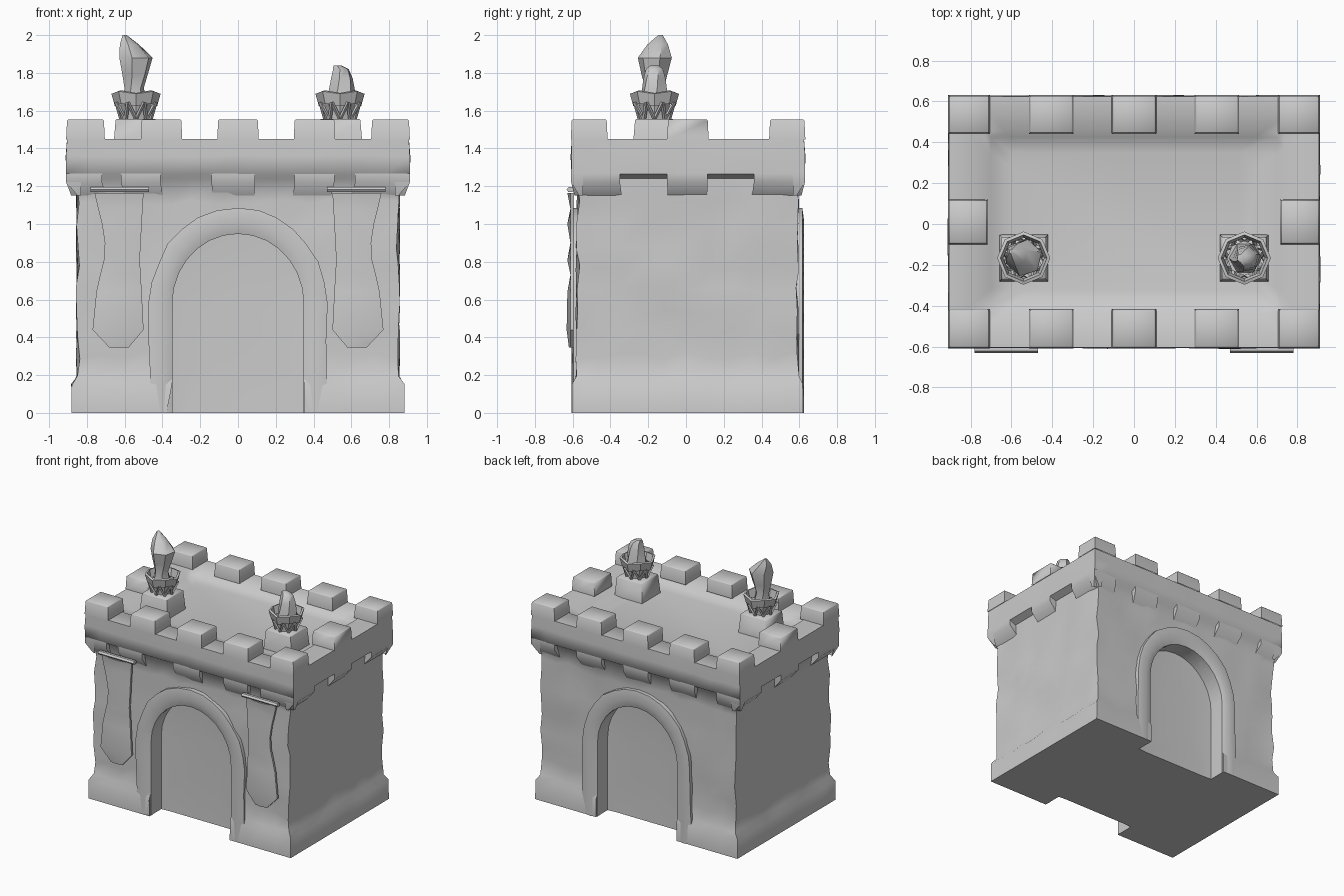
import bpy, bmesh, math, random
from math import sin, cos, pi

if "Cube" in bpy.data.objects:
    bpy.data.objects.remove(bpy.data.objects["Cube"])

random.seed(4)
stone = bpy.data.materials.new("grey stone")
stone.diffuse_color = (0.6, 0.6, 0.6, 1)
stone.use_nodes = True
stone.node_tree.nodes["Principled BSDF"].inputs["Base Color"].default_value = stone.diffuse_color


def make(name, verts, faces, angle=35):
    me = bpy.data.meshes.new(name)
    me.from_pydata(verts, [], faces)
    bm = bmesh.new()
    bm.from_mesh(me)
    bmesh.ops.recalc_face_normals(bm, faces=bm.faces)
    bm.to_mesh(me)
    bm.free()
    me.materials.append(stone)
    ob = bpy.data.objects.new(name, me)
    bpy.context.collection.objects.link(ob)
    shade(ob, angle)
    return ob


def shade(ob, angle=35):
    bpy.ops.object.select_all(action='DESELECT')
    ob.select_set(True)
    bpy.context.view_layer.objects.active = ob
    bpy.ops.object.shade_smooth_by_angle(angle=math.radians(angle))


def loft(name, sections, angle=35, closed=True, bottom=True, top=True):
    """Skin equal-sized sections, optionally closed and capped."""
    n, m = len(sections[0]), len(sections)
    faces = [(r*n+i, r*n+(i+1) % n, (r+1)*n+(i+1) % n, (r+1)*n+i)
             for r in range(m-1) for i in range(n if closed else n-1)]
    faces += [tuple(range(n))]*bottom + [tuple(range((m-1)*n, m*n))]*top
    return make(name, [p for s in sections for p in s], faces, angle)


def rect(x0, x1, y0, y1, z, nx=1, ny=1, j=0.0):
    """Rectangular ring, each side subdivided, with optional roughness."""
    pts = [(x0+(x1-x0)*i/nx, y0) for i in range(nx)]
    pts += [(x1, y0+(y1-y0)*i/ny) for i in range(ny)]
    pts += [(x1-(x1-x0)*i/nx, y1) for i in range(nx)]
    pts += [(x0, y1-(y1-y0)*i/ny) for i in range(ny)]
    u = random.uniform
    return [(x+u(-j, j), y+u(-j, j), z+u(-j, j)*2) for x, y in pts]


def block(name, x0, x1, y0, y1, z0, z1, taper=0.0):
    """Tapered block without an underside, with softened top edges."""
    t, s = taper, taper+.006
    return loft(name, [rect(x0, x1, y0, y1, z0),
                       rect(x0+t, x1-t, y0+t, y1-t, z1-.006),
                       rect(x0+s, x1-s, y0+s, y1-s, z1)], 60, bottom=False)


def circle(cx, cy, r, z, n=8, turn=0.0):
    return [(cx+r*cos(2*pi*i/n+turn), cy+r*sin(2*pi*i/n+turn), z) for i in range(n)]


def arch(hw, rise, spring=0.58, bottom=0.0, n=14):
    """Arched outline from the left foot to the right foot."""
    left = [(-hw, bottom + (spring-bottom)*i/3) for i in range(3)]
    curve = [(-hw*cos(pi*i/n), spring+rise*sin(pi*i/n)) for i in range(n+1)]
    return left + curve + [(-x, z) for x, z in reversed(left)]


# One shell: plinth, rough battered walls, parapet and dished roof
N = (14, 10)
shell = [rect(-.882, .882, -.604, .62, 0, *N), rect(-.88, .88, -.602, .617, .15, *N, .003),
         rect(-.852, .852, -.582, .597, .19, *N, .003)]
for k in range(1, 9):
    shell.append(rect(-.848, .848, -.578+.001*k, .588, .19+.115*k, *N, .011))
shell += [rect(-.855, .855, -.572, .592, 1.24, *N), rect(-.91, .91, -.608, .63, 1.265, *N),
          rect(-.91, .91, -.608, .63, 1.36, *N, .003), rect(-.905, .905, -.605, .625, 1.45, *N),
          rect(-.735, .735, -.435, .455, 1.45, *N), rect(-.70, .70, -.40, .425, 1.42, *N),
          rect(-.60, .60, -.32, .35, 1.405, *N)]
castle = loft("walls", shell, 60)

# Gateway recesses, front and back, doors dished a little towards the middle
for s, door in ((-1, .455), (1, .475)):
    prof = arch(.35, .37, bottom=-.1)
    rings = [(.8, 1), (door, 1), (door-.006, .8), (door-.01, .4)]
    cutter = loft("gate_cutter", [[(x*f, s*y, .45+(z-.45)*f) for x, z in prof] for y, f in rings])
    cutter.hide_render = True
    mod = castle.modifiers.new("gate", 'BOOLEAN')
    mod.operation, mod.solver, mod.object = 'DIFFERENCE', 'EXACT', cutter
    bpy.context.view_layer.objects.active = castle
    bpy.ops.object.modifier_apply(modifier="gate")
    bpy.data.objects.remove(cutter)
shade(castle, 60)

# Arch surrounds
for side, s, f in (("front", -1, .582), ("back", 1, .602)):
    secs = []
    for (xi, zi), (xm, zm), (xo, zo) in zip(arch(.348, .368), arch(.40, .43), arch(.47, .505)):
        w = random.uniform(-.008, .008)
        secs.append([(xi, s*(f-.03), zi), (xi, s*(f+.004), zi), (xm+w, s*(f+.024), zm),
                     (xo+w, s*(f+.014), zo), (xo+w, s*(f-.03), zo)])
    loft(side+"_arch", secs, 60, closed=False, bottom=False, top=False)

# Merlons around the edge
xs = [(-.91, -.705), (-.515, -.295), (-.11, .11), (.295, .515), (.705, .91)]
for x0, x1 in xs:
    block("front_merlon", x0, x1, -.61, -.415, 1.448, 1.554, .005)
    block("back_merlon", x0, x1, .44, .632, 1.448, 1.554, .005)
for a, b in ((-.91, -.715), (.715, .91)):
    block("side_merlon", a, b, -.10, .12, 1.448, 1.554, .005)


def corbel(name, a, b, wall, out, place):
    """Flared support under the parapet between a and b."""
    secs = [[(a*.97, wall-.02), (a*.97, wall), (b*.97, wall), (b*.97, wall-.02)]]
    secs += [[(a, wall-.02), (a, out), (b, out), (b, wall-.02)]]*2
    loft(name, [[place(u, v, z) for u, v in sec] for sec, z in zip(secs, (1.15, 1.222, 1.268))],
         60, closed=False, bottom=False, top=False)


for a, b in ((-.91, -.72), (-.62, -.41), (-.14, .09), (.30, .51), (.62, .91)):
    corbel("front_corbel", a, b, .566, .608, lambda u, v, z: (u, -v, z))
for a, b in xs:
    corbel("back_corbel", a, b, .586, .63, lambda u, v, z: (u, v, z))
for s in (-1, 1):
    for a, b in ((-.608, -.35), (-.10, .115), (.36, .63)):
        corbel("side_corbel", a, b, .85, .91, lambda u, v, z: (s*v, u, z))

# Hanging banners, creased in the upper half: height, inner x, outer x, middle depth
shape = [(1.165, .50, .76, .628), (1.08, .505, .74, .606), (1.0, .51, .72, .628),
         (.90, .515, .705, .606), (.81, .52, .71, .628), (.73, .515, .73, .610),
         (.64, .51, .75, .628), (.44, .50, .77, .632), (.345, .58, .68, .620)]
for s in (-1, 1):
    loft("banner", [[(s*a, -.595, z), (s*a, -.612, z), (s*(a+b)/2, -d, z),
                     (s*b, -.612, z), (s*b, -.595, z)] for z, a, b, d in shape], 30)
    loft("banner_rod", [[(s*x, -.612+.02*cos(t*pi/3), 1.182+.016*sin(t*pi/3)) for t in range(6)]
                        for x in (.47, .78)], 40)

# Fire baskets on pedestals
CY = -.167
for cx in (-.54, .54):
    block("pedestal", cx-.12, cx+.12, CY-.115, CY+.115, 1.405, 1.555, .012)
    loft("basket_core", [circle(cx, CY, r, z) for r, z in
                         ((.065, 1.55), (.07, 1.59), (.085, 1.64))], 30, bottom=False)
    rim = [(.112, 1.63), (.13, 1.695), (.114, 1.70), (.10, 1.64)]
    verts = []
    for r, z in rim:
        verts += [(x, y, h+(.008 if i % 2 else -.006))
                  for i, (x, y, h) in enumerate(circle(cx, CY, r, z))]
    make("basket_rim", verts, [(k*8+i, k*8+(i+1) % 8, (k+1) % 4*8+(i+1) % 8, (k+1) % 4*8+i)
                               for k in range(4) for i in range(8)], 30)
    # Crossed struts
    for i in range(8):
        t = 2*pi*i/8
        for d in (-pi/8, pi/8):
            loft("basket_strut", [circle(cx+.078*cos(t), CY+.078*sin(t), .011, 1.555, 4),
                                  circle(cx+.112*cos(t+d), CY+.112*sin(t+d), .011, 1.645, 4)],
                 bottom=False, top=False)


def flame(name, rings):
    loft(name, [circle(x, y, r, z, 6, tw) for x, y, r, z, tw in rings], 45, bottom=False)


flame("tall_flame", [(-.545, CY, .065, 1.64, 0), (-.55, CY, .052, 1.72, .2),
                     (-.545, CY, .070, 1.79, .3), (-.54, -.165, .092, 1.88, .3),
                     (-.575, -.15, .055, 1.95, .4), (-.60, -.135, .012, 2.0, .4)])
flame("short_flame", [(.545, CY, .08, 1.64, 0), (.55, CY, .07, 1.71, .2),
                      (.55, CY, .06, 1.77, .3), (.545, CY, .045, 1.82, .4),
                      (.525, CY, .022, 1.84, .4)])
